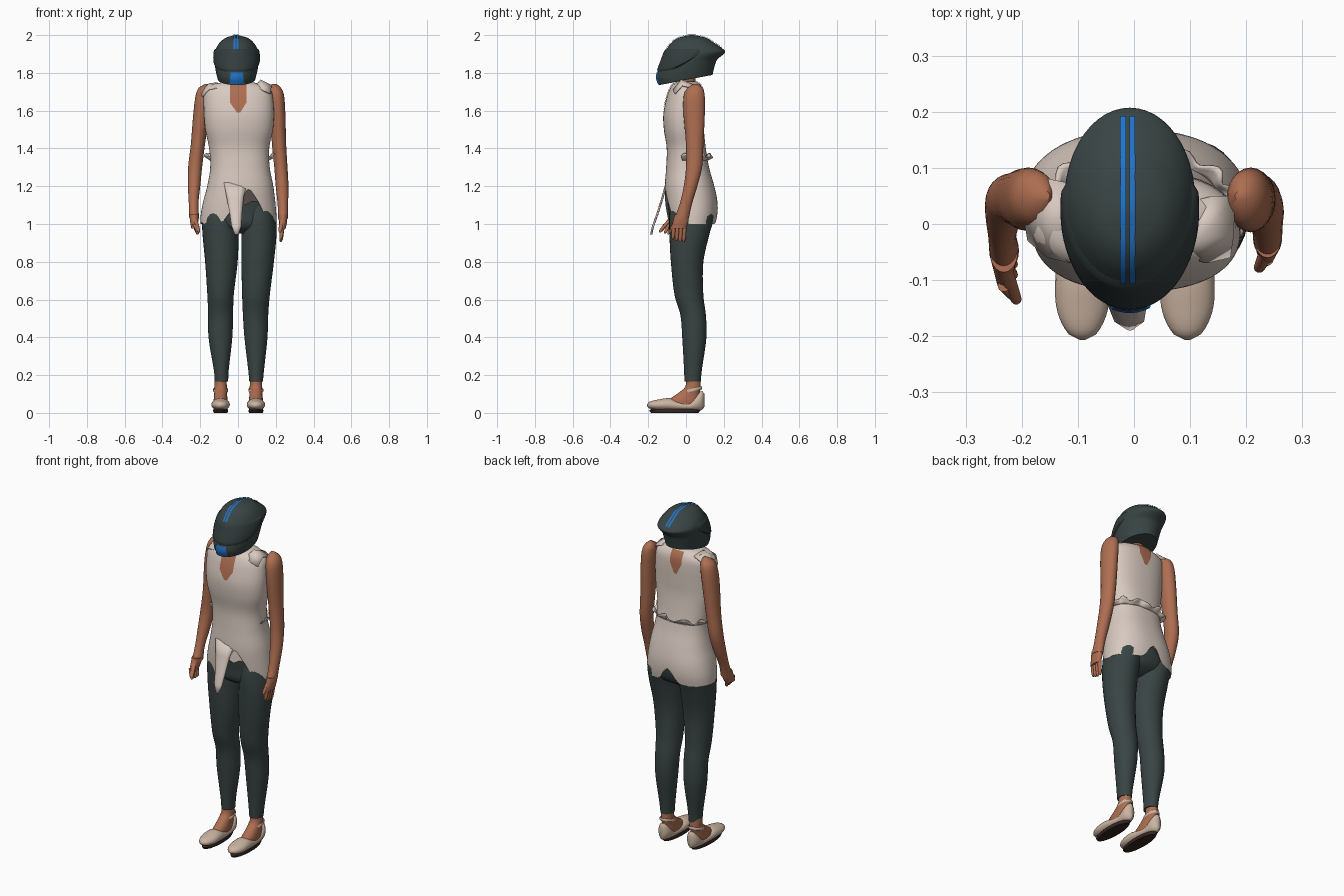
import bpy, bmesh, math
from mathutils import Vector
from mathutils.bvhtree import BVHTree


def material(name, r, g, b):
    m = bpy.data.materials.new(name)
    m.diffuse_color = (r, g, b, 1)
    return m


CREAM = material("cream cloth", .69, .59, .53)
DARK = material("dark slate", .042, .058, .058)
VISOR = material("visor slate", .034, .046, .047)
SKIN = material("skin", .42, .155, .082)
BLUE = material("blue", .015, .17, .56)
SHOE = material("shoe tan", .60, .46, .36)
SOLE = material("sole brown", .035, .02, .016)


def finish(name, bm, mat, angle=45):
    bmesh.ops.recalc_face_normals(bm, faces=bm.faces)
    me = bpy.data.meshes.new(name)
    bm.to_mesh(me)
    bm.free()
    me.materials.append(mat)
    ob = bpy.data.objects.new(name, me)
    bpy.context.collection.objects.link(ob)
    bpy.ops.object.select_all(action='DESELECT')
    ob.select_set(True)
    bpy.context.view_layer.objects.active = ob
    bpy.ops.object.shade_smooth_by_angle(angle=math.radians(angle))
    return ob


def grid(bm, rows, closed=True):
    """Skin rows of points with quads."""
    vs = [[bm.verts.new(p) for p in r] for r in rows]
    n = len(vs[0])
    for a, b in zip(vs, vs[1:]):
        for i in range(n if closed else n - 1):
            j = (i + 1) % n
            bm.faces.new((a[i], a[j], b[j], b[i]))
    return vs


def section(secs, h):
    """Smoothly interpolate (centre_a, centre_b, height, radius_a, radius_b)."""
    h = min(max(h, secs[0][2]), secs[-1][2])
    k = max(i for i in range(len(secs) - 1) if secs[i][2] <= h)
    a, b = secs[k], secs[k + 1]
    p, q = secs[max(k - 1, 0)], secs[min(k + 2, len(secs) - 1)]
    d = b[2] - a[2]
    t = (h - a[2]) / d
    out = []
    for c in (0, 1, 3, 4):
        m0 = (b[c] - p[c]) / (b[2] - p[2]) * d
        m1 = (q[c] - a[c]) / (q[2] - a[2]) * d
        out.append((2*t**3 - 3*t*t + 1) * a[c] + (t**3 - 2*t*t + t) * m0
                   + (3*t*t - 2*t**3) * b[c] + (t**3 - t*t) * m1)
    return out


def point(secs, th, h, off=0, power=2.0):
    ca, cb, ra, rb = section(secs, h)
    c, s = math.cos(th), math.sin(th)
    e = 2 / power
    return (ca + (ra + off) * math.copysign(abs(c) ** e, c),
            cb + (rb + off) * math.copysign(abs(s) ** e, s), h)


def loft(name, secs, mat, n=24, rings=24, power=2.0, bottom=None, along_y=False):
    bm = bmesh.new()
    top, rows = secs[-1][2], []
    for i in range(rings + 1):
        row = []
        for j in range(n):
            th = math.tau * j / n
            lo = bottom(th) if bottom else secs[0][2]
            p = point(secs, th, lo + (top - lo) * i / rings, 0, power)
            row.append((p[0], p[2], p[1]) if along_y else p)
        rows.append(row)
    vs = grid(bm, rows)
    bm.faces.new(vs[0])
    bm.faces.new(vs[-1])
    return finish(name, bm, mat)


def spans(*rows):
    """(h, a_min, a_max, b_min, b_max) rows to sections."""
    return [((a + b) / 2, (c + d) / 2, h, (b - a) / 2, (d - c) / 2) for h, a, b, c, d in rows]


def decal(name, ob, mat, direction, edges, steps=24, across=6):
    """Thin patch projected on an object; edges(t) gives its left and right points."""
    tree = BVHTree.FromObject(ob, bpy.context.evaluated_depsgraph_get())
    d = Vector(direction)
    rows = []
    for i in range(steps + 1):
        l, r = (Vector(v) for v in edges(i / steps))
        row = []
        for k in range(across + 1):
            hit, nrm, _, _ = tree.ray_cast(l.lerp(r, k / across) - d * 3, d)
            if hit is None:
                break
            row.append(hit + nrm * (.004 if nrm.dot(d) < 0 else -.004))
        if len(row) == across + 1:
            rows.append(row)
    bm = bmesh.new()
    grid(bm, rows, False)
    return finish(name, bm, mat)


def flap(name, rows, mat=CREAM):
    bm = bmesh.new()
    grid(bm, rows, False)
    ob = finish(name, bm, mat, 60)
    ob.modifiers.new("thickness", 'SOLIDIFY').thickness = .006
    return ob


# helmet shell, visor, stripes and chin vent
HELMET = spans((1.73, -.095, .08, -.14, .12), (1.775, -.11, .094, -.155, .137),
               (1.83, -.121, .106, -.142, .15), (1.87, -.125, .11, -.127, .165),
               (1.91, -.123, .108, -.112, .207), (1.935, -.114, .099, -.097, .185),
               (1.965, -.092, .078, -.072, .14), (1.988, -.06, .046, -.035, .10),
               (2.0, -.016, .0, .02, .04))
helmet = loft("helmet", HELMET, DARK, 48, 48, bottom=lambda th: 1.762 + .027 * math.sin(th))
bm = bmesh.new()
rows = []
for i in range(13):
    row = []
    for j in range(33):
        u = j / 16 - 1
        low = 1.805 + .09 * u ** 4
        row.append(point(HELMET, -math.pi / 2 + u * 1.75, low + (1.928 - low) * i / 12,
                         .006 if 0 < i < 12 and 0 < j < 32 else -.002))
    rows.append(row)
grid(bm, rows, False)
finish("visor", bm, VISOR)
for side, x in (("left", -.019), ("right", -.003)):
    decal("stripe_" + side, helmet, BLUE, (0, 0, -1),
          lambda t, x=x: ((x - .005, -.104 + .294 * t, 2), (x + .005, -.104 + .294 * t, 2)), 48, 2)
decal("chin_vent", helmet, BLUE, (0, 1, 0),
      lambda t: ((-.043 + .006 * t, 0, 1.74 + .06 * t), (.03 - .006 * t, 0, 1.74 + .06 * t)))

# neck
loft("neck", [(0, .01, 1.66, .06, .055), (-.003, 0, 1.74, .046, .05), (-.005, 0, 1.80, .05, .055)], SKIN)

# sleeveless shirt with a ragged hem
SHIRT = spans((.98, -.20, .205, -.095, .155), (1.05, -.197, .203, -.103, .167),
              (1.12, -.184, .197, -.11, .166), (1.2, -.163, .187, -.112, .15),
              (1.3, -.147, .168, -.105, .122), (1.4, -.153, .165, -.102, .105),
              (1.5, -.173, .185, -.117, .095), (1.58, -.18, .19, -.12, .095),
              (1.66, -.182, .185, -.105, .095), (1.71, -.178, .172, -.088, .09),
              (1.74, -.14, .13, -.07, .075), (1.755, -.06, .055, -.045, .06))


def hem(th):
    x, front = .2 * math.cos(th), math.sin(th) < 0
    if front:
        return 1.005 + .175 * math.exp(-((x - .045) / .075) ** 2) + .006 * math.sin(th * 17)
    return 1.0 + .085 * math.exp(-(x / .035) ** 2)


shirt = loft("shirt", SHIRT, CREAM, 72, 44, 2.3, hem)
decal("front_neckline", shirt, SKIN, (0, 1, 0),
      lambda t: ((-.006 - .036 * min(1, t * 3), 0, 1.59 + .155 * t),
                 (.012 + .032 * min(1, t * 3), 0, 1.59 + .155 * t)))
decal("back_neckline", shirt, SKIN, (0, -1, 0),
      lambda t: ((-.008 - .03 * min(1, t * 2), 0, 1.62 + .125 * t),
                 (.008 + .03 * min(1, t * 2), 0, 1.62 + .125 * t)))

# hanging front tongue, waist frill and loose shoulder edges
flap("front_tongue", [[(x0 + (x1 - x0) * k / 4, y + .006 * (k - 2) ** 2 / 4, z) for k in range(5)]
                      for x0, x1, y, z in ((-.075, .05, -.108, 1.22), (-.06, .03, -.13, 1.14),
                                           (-.045, .022, -.155, 1.06), (-.035, .018, -.18, .99),
                                           (-.018, .004, -.19, .945))])
flap("waist_frill", [[point(SHIRT, math.pi * (-.06 + 1.12 * j / 60),
                            1.34 + i * (.008 + .004 * math.sin(j * .55)),
                            -.004 + i * (.008 + .003 * math.sin(j * .9)), 2.3)
                      for j in range(61)] for i in range(4)])
flap("right_shoulder_edge", [[(.09, -.06, 1.725), (.13, -.07, 1.71), (.172, -.06, 1.69)],
                             [(.10, -.02, 1.745), (.12, -.025, 1.765), (.178, -.02, 1.735)],
                             [(.10, .04, 1.74), (.14, .05, 1.735), (.18, .05, 1.715)]])
flap("left_shoulder_edge", [[(-.11, -.07, 1.72), (-.155, -.06, 1.715), (-.19, -.03, 1.675)],
                            [(-.11, .0, 1.75), (-.155, .01, 1.745), (-.2, .03, 1.70)],
                            [(-.10, .07, 1.74), (-.15, .08, 1.725), (-.19, .08, 1.68)]])

# trousers
loft("trouser_seat", spans((.95, -.06, .08, -.03, .06), (.985, -.14, .155, -.08, .125),
                           (1.06, -.185, .19, -.092, .153), (1.13, -.172, .185, -.098, .15),
                           (1.22, -.14, .165, -.09, .12)), DARK, 36, power=2.2)
LEGS = {"left": spans((.165, -.122, -.052, -.008, .078), (.22, -.127, -.05, -.01, .083),
                      (.4, -.156, -.03, -.02, .108), (.52, -.158, -.026, -.03, .105),
                      (.62, -.162, -.023, -.06, .092), (.8, -.174, -.002, -.08, .092),
                      (.95, -.188, .003, -.088, .125), (1.04, -.19, .0, -.088, .148),
                      (1.12, -.17, -.02, -.075, .13)),
        "right": spans((.165, .06, .132, -.008, .078), (.22, .055, .137, -.01, .083),
                       (.4, .034, .156, -.02, .108), (.52, .026, .16, -.03, .105),
                       (.62, .022, .168, -.06, .092), (.8, .018, .19, -.08, .092),
                       (.95, .018, .204, -.088, .125), (1.04, .015, .2, -.088, .148),
                       (1.12, .03, .185, -.075, .13))}
for side, secs in LEGS.items():
    loft("trouser_leg_" + side, secs, DARK, 32, 36)

# feet, flat shoes, soles and ankle straps
for side, x in (("left", -.092), ("right", .095)):
    loft("foot_" + side, [(x, -.02, .035, .036, .085), (x, -.012, .065, .037, .085),
                          (x, .012, .10, .034, .06), (x, .036, .135, .033, .042),
                          (x, .038, .19, .031, .036)], SKIN)
    loft("shoe_" + side, [(x, .04, -.207, .004, .004), (x, .041, -.195, .026, .017),
                          (x, .042, -.15, .046, .028), (x, .044, -.09, .048, .034),
                          (x, .038, -.04, .043, .028), (x, .036, .02, .037, .026),
                          (x, .055, .06, .036, .044), (x, .066, .085, .026, .05),
                          (x, .066, .097, .008, .035)], SHOE, 24, 30, along_y=True)
    loft("sole_" + side, [(x, -.06, .0, .036, .125), (x, -.06, .012, .04, .135),
                          (x, -.055, .02, .036, .13)], SOLE, 32, 3)
    bm = bmesh.new()
    grid(bm, [[(x + r * .037 * math.cos(a), .036 + r * .047 * math.sin(a),
                z + .012 * math.sin(a)) for a in (math.tau * k / 24 for k in range(24))]
              for r, z in ((1, .112), (1.06, .115), (1.06, .126), (1, .129), (.9, .12))])
    finish("ankle_strap_" + side, bm, SHOE)

# arms
ARMS = {"left": spans((1.03, -.258, -.205, -.085, -.01), (1.1, -.26, -.21, -.05, .01),
                      (1.2, -.265, -.2, -.02, .055), (1.3, -.264, -.19, .0, .085),
                      (1.42, -.25, -.175, .0, .092), (1.6, -.235, -.15, -.012, .1),
                      (1.69, -.222, -.14, -.005, .098), (1.725, -.205, -.14, .012, .085),
                      (1.742, -.175, -.15, .04, .06)),
        "right": spans((1.03, .212, .264, -.062, .015), (1.1, .21, .265, -.035, .03),
                       (1.2, .2, .267, -.012, .06), (1.3, .192, .262, .0, .085),
                       (1.42, .18, .255, .0, .092), (1.6, .17, .25, -.014, .1),
                       (1.69, .165, .242, -.01, .098), (1.725, .168, .225, .012, .085),
                       (1.742, .18, .205, .04, .06))}
for side, secs in ARMS.items():
    loft("arm_" + side, secs, SKIN, 24, 36)

# hands: palm, four fingers and a thumb
for side, x, y, lean, tip, dx in (("left", -.232, -.05, -.045, .945, .018),
                                  ("right", .238, -.024, -.015, .905, -.012)):
    loft("palm_" + side, [(x, y + lean * .8, .975, .015, .036), (x, y + lean * .3, 1.01, .021, .041),
                          (x, y, 1.05, .025, .036)], SKIN, 20, 10)
    for k in range(4):
        fy = y + lean * .7 + (k - 1.5) * .019
        ft = tip + (.0, .0, .004, .014)[3 - k]
        loft(f"finger_{side}_{k + 1}", [(x + dx, fy + lean * .5, ft, .004, .004),
                                        (x + dx * .9, fy + lean * .4, ft + .008, .009, .009),
                                        (x, fy, 1.0, .011, .011)], SKIN, 10, 8)
    loft("thumb_" + side, [(x + dx * 1.4, y + lean - .042, .955, .004, .004),
                           (x + dx * 1.2, y + lean - .038, .967, .010, .010),
                           (x, y - .02, 1.04, .013, .014)], SKIN, 10, 8)
